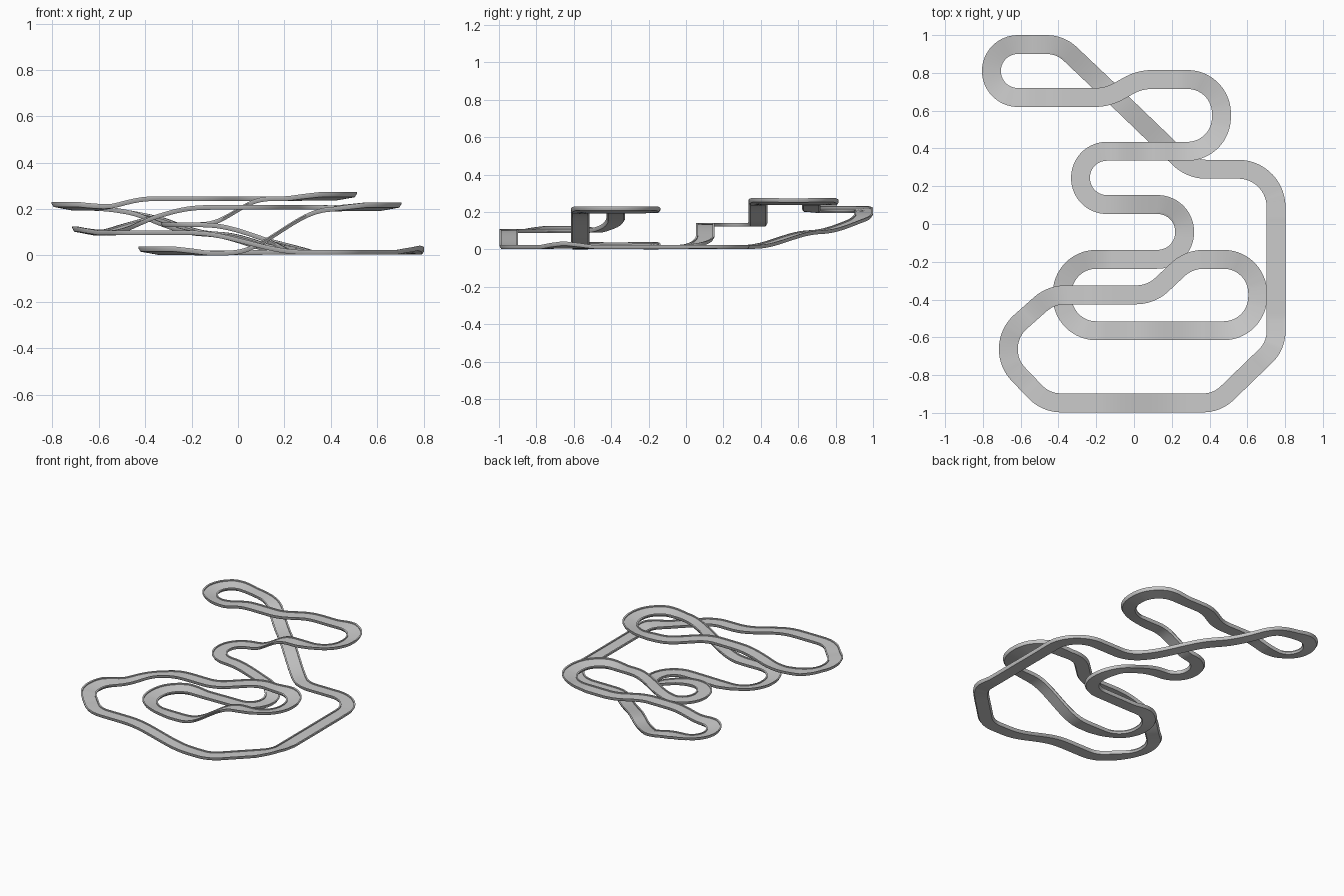
import bpy, bmesh, math
from mathutils import Vector

if "Cube" in bpy.data.objects:
    bpy.data.objects.remove(bpy.data.objects["Cube"])

HALF, LIP, FLOOR, TOP, BANK, STEP = 0.050, 0.010, 0.013, 0.020, 0.019, 0.012

# Centreline corners: x, y, bend radius, height (None = blended between neighbours)
corners = [
    (-.20, -.947, 0, .088), (.28, -.947, 0, .003),
    (.44, -.947, .18, .003), (.752, -.645, .18, .003), (.752, .29, .20, .003),
    (.30, .29, .20, .003), (-.12, .694, 0, .082), (-.39, .95, .18, None),
    (-.755, .95, .14, .192), (-.755, .67, .14, .192), (-.38, .67, 0, .235),
    (-.14, .67, .25, .235), (.03, .765, .25, .235),
    (.463, .765, .18, .235), (.463, .385, .18, .235), (.12, .385, 0, .235),
    (-.283, .385, .139, .122), (-.283, .103, .139, .122),
    (.268, .103, .143, None), (.268, -.187, .143, .003),
    (-.38, -.187, .18, .0), (-.38, -.565, .18, .0),
    (-.03, -.565, 0, .0), (.40, -.565, 0, .19),
    (.655, -.565, .18, .19), (.655, -.187, .18, .19),
    (.29, -.187, .2, .197), (.09, -.375, .2, .197), (-.15, -.375, 0, .197),
    (-.44, -.375, .2, None), (-.665, -.575, .19, .085),
    (-.665, -.74, .19, .085), (-.467, -.947, .19, .088),
]
# Only the wide hairpins and sweepers are banked
banked = {3, 8, 9, 13, 14, 20, 21, 24, 25, 30, 31}


def fillet(i):
    """Points of the rounded corner i."""
    a, p, b = (Vector(corners[j % len(corners)][:2]) for j in (i - 1, i, i + 1))
    r = corners[i][2]
    if r == 0:
        return [p]
    d1, d2 = (p - a).normalized(), (b - p).normalized()
    turn = math.atan2(d1.x * d2.y - d1.y * d2.x, d1.dot(d2))
    s = 1 if turn > 0 else -1
    start = p - d1 * r * math.tan(abs(turn) / 2)
    centre = start + Vector((-d1.y, d1.x)) * r * s
    n = max(6, int(abs(turn) * r / STEP))
    arm = start - centre
    out = []
    for k in range(n + 1):
        t = turn * k / n
        c, q = math.cos(t), math.sin(t)
        out.append(centre + Vector((arm.x * c - arm.y * q, arm.x * q + arm.y * c)))
    return out


# Dense centreline plus height keys by distance
raw, tilt, keys, dist = [], [], [], [0.0]
for i in range(len(corners)):
    pts = fillet(i)
    first = len(raw)
    raw += pts
    tilt += [1 if i in banked else 0] * len(pts)
    if corners[i][3] is not None:
        keys += [(first, corners[i][3]), (len(raw) - 1, corners[i][3])]
for a, b in zip(raw, raw[1:] + raw[:1]):
    dist.append(dist[-1] + (b - a).length)
total = dist[-1]
keys = [(dist[i], z) for i, z in keys] + [(total, keys[0][1])]
raw.append(raw[0])

count = int(total / STEP)
path, heights, tilts, seg, key = [], [], [], 0, 0
for k in range(count):
    d = total * k / count
    while dist[seg + 1] < d:
        seg += 1
    path.append(raw[seg].lerp(raw[seg + 1], (d - dist[seg]) / max(1e-9, dist[seg + 1] - dist[seg])))
    tilts.append(tilt[seg])
    while keys[key + 1][0] < d:
        key += 1
    (d0, z0), (d1, z1) = keys[key], keys[key + 1]
    t = (d - d0) / max(1e-9, d1 - d0)
    heights.append(z0 + (z1 - z0) * t * t * (3 - 2 * t))

# Bend direction gives the banking; banking and height are smoothed along the track
tangents = [(path[(k + 1) % count] - path[k - 1]).normalized() for k in range(count)]
bend = []
for k in range(count):
    a, b = tangents[k - 1], tangents[(k + 1) % count]
    bend.append(max(-1, min(1, (a.x * b.y - a.y * b.x) / (2 * STEP) * .25)) * tilts[k])


def smooth(values, reach):
    n = len(values)
    return [sum(values[(k + j) % n] for j in range(-reach, reach + 1)) / (2 * reach + 1) for k in range(n)]


banks = [b * BANK for b in smooth(bend, 5)]
heights = smooth(heights, 4)

# Channel cross-section: tapered underside, flat road, raised lip along both edges
profile = [(-HALF + .009, 0), (HALF - .009, 0), (HALF, TOP - .006), (HALF, TOP), (HALF - LIP, TOP),
           (HALF - LIP, FLOOR), (LIP - HALF, FLOOR), (LIP - HALF, TOP), (-HALF, TOP), (-HALF, TOP - .006)]

bm = bmesh.new()
rings = []
for p, z, t, b in zip(path, heights, tangents, banks):
    side = Vector((t.y, -t.x))
    ring = []
    for u, h in profile:
        q = p + side * u
        lift = max(b, 0) * (HALF + u) / (2 * HALF) + max(-b, 0) * (HALF - u) / (2 * HALF)
        ring.append(bm.verts.new((q.x, q.y, z + h + lift)))
    rings.append(ring)
m = len(profile)
for k in range(count):
    r0, r1 = rings[k], rings[(k + 1) % count]
    for j in range(m):
        bm.faces.new((r0[j], r0[(j + 1) % m], r1[(j + 1) % m], r1[j]))
bmesh.ops.recalc_face_normals(bm, faces=bm.faces)
mesh = bpy.data.meshes.new("race_track")
bm.to_mesh(mesh)
bm.free()
track = bpy.data.objects.new("race_track", mesh)
bpy.context.collection.objects.link(track)
bpy.context.view_layer.objects.active = track
track.select_set(True)
bpy.ops.object.shade_smooth_by_angle(angle=math.radians(35))
